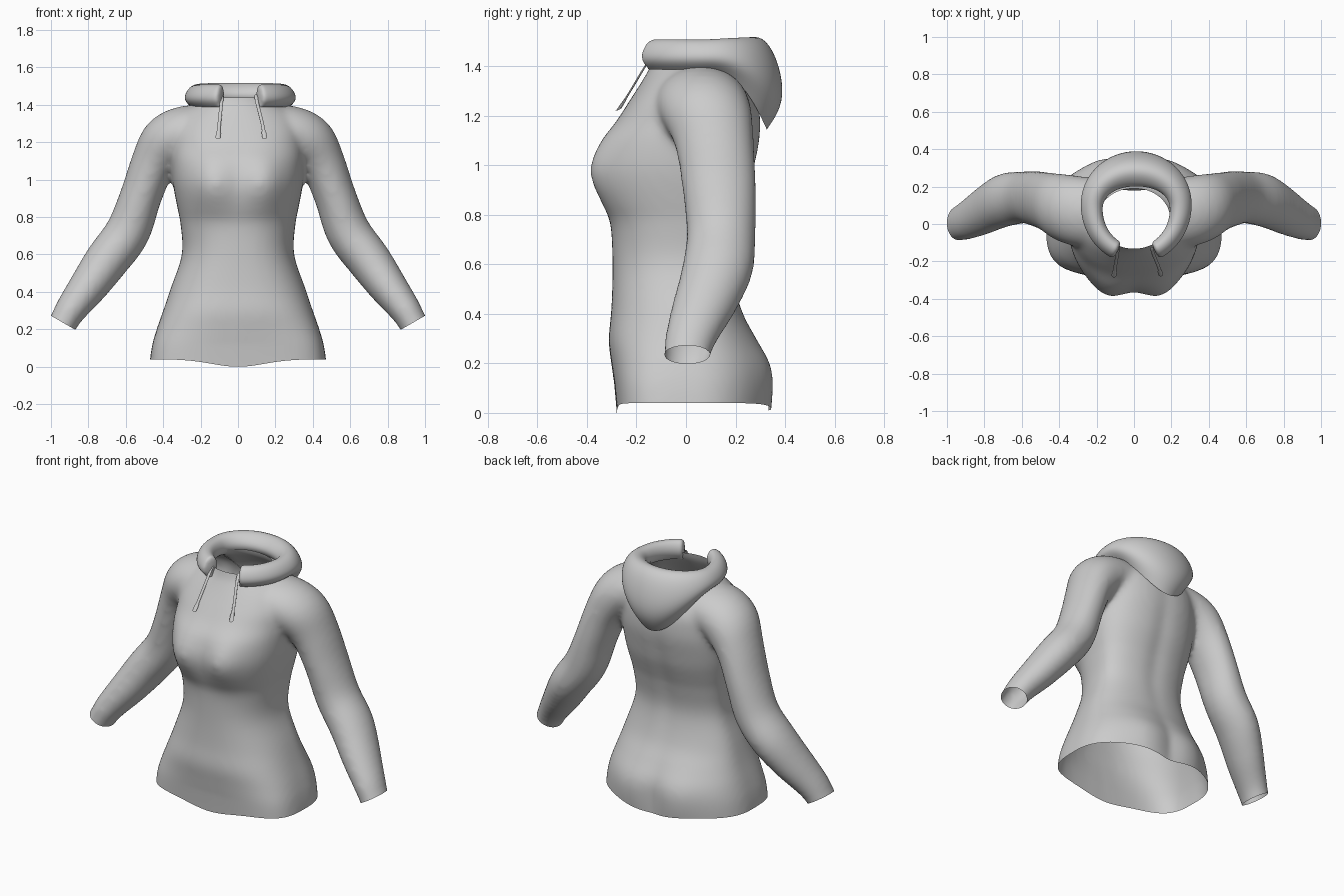
import bpy, bmesh, math
from mathutils import Vector

if "Cube" in bpy.data.objects:
    bpy.data.objects.remove(bpy.data.objects["Cube"])

fabric = bpy.data.materials.new("grey_fabric")
fabric.diffuse_color = (0.6, 0.6, 0.6, 1)
fabric.use_nodes = True
fabric.node_tree.nodes["Principled BSDF"].inputs["Base Color"].default_value = fabric.diffuse_color


def loft(bm, rings, cap=True, closed=True):
    """Skin a list of equally long point rings."""
    vs = [[bm.verts.new(p) for p in r] for r in rings]
    n = len(vs[0])
    for a, b in zip(vs, vs[1:]):
        for i in range(n if closed else n - 1):
            j = (i + 1) % n
            bm.faces.new((a[i], a[j], b[j], b[i]))
    if cap:
        bm.faces.new(vs[0])
        bm.faces.new(vs[-1])


def make(name, bm):
    bmesh.ops.recalc_face_normals(bm, faces=bm.faces)
    me = bpy.data.meshes.new(name)
    bm.to_mesh(me)
    bm.free()
    ob = bpy.data.objects.new(name, me)
    bpy.context.collection.objects.link(ob)
    me.materials.append(fabric)
    return ob


def activate(ob):
    bpy.ops.object.select_all(action='DESELECT')
    bpy.context.view_layer.objects.active = ob
    ob.select_set(True)


def modify(ob, kind, **settings):
    m = ob.modifiers.new(kind.lower(), kind)
    for k, v in settings.items():
        setattr(m, k, v)
    activate(ob)
    bpy.ops.object.modifier_apply(modifier=m.name)


def smooth(ob, angle=50):
    activate(ob)
    bpy.ops.object.shade_smooth_by_angle(angle=math.radians(angle))


def spline(keys, steps=4):
    """Catmull-Rom interpolation of tuples."""
    k = [Vector(p) for p in keys]
    out = []
    for i in range(len(k) - 1):
        a, b, c, d = k[max(i - 1, 0)], k[i], k[i + 1], k[min(i + 2, len(k) - 1)]
        for s in range(steps):
            t = s / steps
            out.append(0.5 * (2 * b + (c - a) * t + (2 * a - 5 * b + 4 * c - d) * t * t
                              + (3 * b - a - 3 * c + d) * t ** 3))
    return out + [k[-1]]


def bell(v, centre, width):
    return math.exp(-((v - centre) / width) ** 2)


# torso: height, half width, front y, back y, front squareness, back squareness
bm = bmesh.new()
TORSO = [(-.06, .482, -.27, .33, 4, 2.2), (.1, .462, -.28, .345, 3.8, 2.2), (.2, .435, -.29, .335, 3.3, 2.2),
         (.3, .40, -.305, .285, 2.8, 2.2), (.42, .36, -.30, .225, 2.5, 2.2), (.6, .30, -.297, .185, 2.4, 2.3),
         (.76, .307, -.305, .21, 2.4, 2.4), (.84, .322, -.335, .235, 2.4, 2.4), (.92, .338, -.362, .262, 2.4, 2.4),
         (1.0, .35, -.368, .28, 2.4, 2.4), (1.1, .355, -.337, .30, 2.4, 2.4), (1.18, .352, -.28, .303, 2.4, 2.4),
         (1.25, .345, -.235, .295, 2.4, 2.4), (1.32, .32, -.19, .265, 2.2, 2.2), (1.37, .275, -.16, .235, 2, 2),
         (1.41, .21, -.14, .20, 2, 2), (1.5, .17, -.12, .18, 2, 2)]
rings = []
for z, w, f, b, nf, nb in spline(TORSO):
    ring = []
    for i in range(72):
        t = math.tau * i / 72
        c, s = math.cos(t), math.sin(t)
        n = nf if s < 0 else nb
        mid = .03 if z < 1.4 else (f + b) / 2
        x = w * math.copysign(abs(c) ** (2 / n), c)
        depth = (b - mid) if s > 0 else (mid - f)
        y = mid + depth * math.copysign(abs(s) ** (2 / n), s)
        if s < 0:    # chest fullness and centre dip
            y -= bell(z, .98, .14) * (.035 * bell(abs(x), .15, .09) - .008 * bell(x, 0, .05))
            y -= .012 * bell(z, .2, .15) * bell(x, 0, .2)
        else:        # hip fullness and centre groove
            y += bell(z, .12, .17) * (.018 * bell(abs(x), .17, .11) - .015 * bell(x, 0, .05))
            y -= .012 * bell(z, .85, .4) * bell(x, 0, .05)
        ring.append((x, y, z))
    rings.append(ring)
loft(bm, rings)

# sleeves: centre x, y, z, half thickness, half depth
SLEEVE = [(1.0, -.02, .12, .075, .088), (.935, .005, .235, .077, .095), (.89, .025, .31, .086, .109),
          (.80, .075, .43, .104, .132), (.70, .125, .57, .118, .145), (.59, .142, .72, .120, .140),
          (.52, .134, .91, .112, .150), (.455, .115, 1.08, .121, .160), (.38, .085, 1.195, .147, .183),
          (.28, .065, 1.245, .15, .19), (.15, .06, 1.26, .14, .18)]
path = spline(SLEEVE)
for side in (-1, 1):
    rings = []
    for i, p in enumerate(path):
        d = path[min(i + 1, len(path) - 1)] - path[max(i - 1, 0)]
        u = Vector((d[2], 0, -d[0])).normalized()
        ring = []
        for k in range(32):
            t = math.tau * k / 32
            q = Vector(p[:3]) + u * p[3] * math.cos(t) + Vector((0, p[4] * math.sin(t), 0))
            ring.append((q.x * side, q.y, q.z))
        rings.append(ring)
    loft(bm, rings)

body = make("body_and_sleeves", bm)
modify(body, 'REMESH', mode='VOXEL', voxel_size=0.016)
modify(body, 'SMOOTH', factor=0.5, iterations=14)

# open the hem, cuffs and neck
bm = bmesh.new()
bm.from_mesh(body.data)
for co, no in (((0, 0, .04), (0, 0, -1)), ((0, 0, 1.44), (0, 0, 1)),
               ((.935, 0, .235), (.5, 0, -.87)), ((-.935, 0, .235), (-.5, 0, -.87))):
    bmesh.ops.bisect_plane(bm, geom=bm.verts[:] + bm.edges[:] + bm.faces[:],
                           plane_co=co, plane_no=no, clear_outer=True)
# hem dips at the centre
for v in bm.verts:
    if v.co.z < .12:
        drop = .04 if v.co.y < 0 else .03
        v.co.z -= drop * bell(v.co.x, 0, .2) * (1 - (v.co.z - .04) / .08)
bm.to_mesh(body.data)
bm.free()
smooth(body)

# hood: rolled collar with a hanging back
bm = bmesh.new()
rings = []
N = 40
start = math.radians(-66)
for i in range(N + 1):
    t = start + (math.pi - 2 * start) * i / N
    c, s = math.cos(t), math.sin(t)
    back = max(0, s)
    w = .062 + .038 * back ** 1.5 - .012 * max(0, -s)
    zt = 1.512 + .018 * back
    zb = 1.388 - .245 * back ** 2.4
    h = zt - zb
    profile = [(-.3 * w, 1.392), (-.8 * w, 1.415), (-w, 1.46), (-.6 * w, 1.505), (0, zt),
               (.6 * w, zt - .14 * h), (1.04 * w, zb + .5 * h), (.95 * w, zb + .22 * h), (.35 * w, zb)]
    cx, cy = .012 + .236 * c, .09 + (.202 if s > 0 else .255) * s
    rings.append([(cx + c * d, cy + s * d, z) for d, z in profile])
loft(bm, rings, cap=False, closed=False)
for ring in (0, N):
    bm.verts.ensure_lookup_table()
    bm.faces.new([bm.verts[ring * 9 + k] for k in range(9)])
hood = make("hood", bm)
modify(hood, 'SUBSURF', levels=2)
smooth(hood, 60)

# drawstrings with thicker tips
for name, pts in (("left_drawstring", [(-.085, -.13, 1.45), (-.09, -.165, 1.40), (-.1, -.225, 1.30), (-.107, -.275, 1.225)]),
                  ("right_drawstring", [(.095, -.13, 1.45), (.105, -.165, 1.40), (.13, -.225, 1.30), (.143, -.27, 1.225)])):
    bm = bmesh.new()
    line = spline(pts, 5)
    rings = []
    for i, p in enumerate(line):
        r = .009 if i < len(line) - 3 else .013
        rings.append([p + Vector((math.cos(a) * r, math.sin(a) * r * .8, math.sin(a) * r * .5))
                      for a in (math.tau * k / 10 for k in range(10))])
    loft(bm, rings)
    smooth(make(name, bm))
